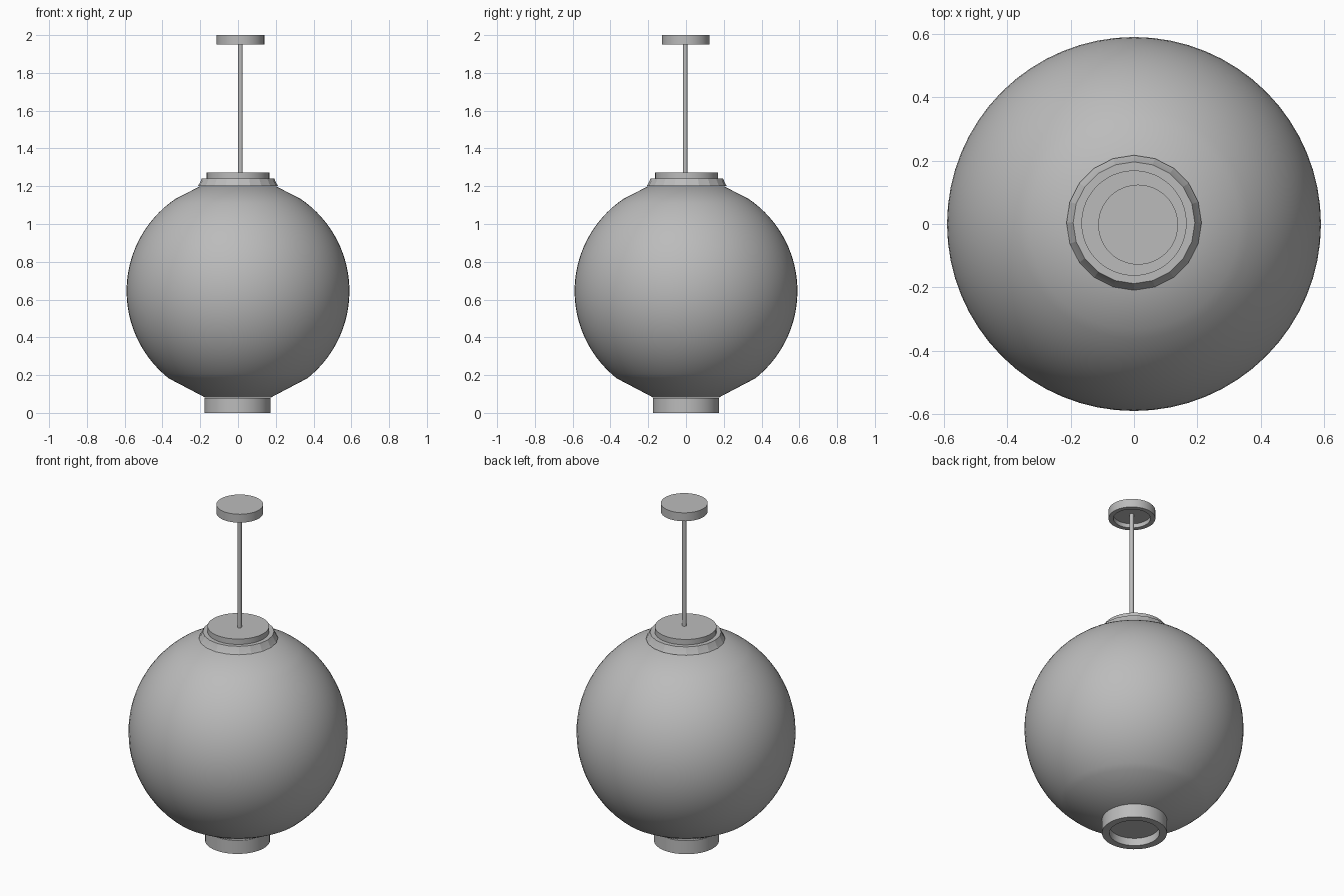
import bpy
import math

cube = bpy.data.objects.get("Cube")
if cube:
    bpy.data.objects.remove(cube)

grey = bpy.data.materials.new("plain grey")
grey.use_nodes = True
grey.diffuse_color = (0.5, 0.5, 0.5, 1)
grey.node_tree.nodes["Principled BSDF"].inputs["Base Color"].default_value = (0.5, 0.5, 0.5, 1)


def lathe(name, profile, sides, x=0.0, y=0.0, angle=30):
    """Spin a (radius, height) profile, listed bottom to top on the outside, about z."""
    verts, faces, rings = [], [], []
    for r, z in profile:
        start = len(verts)
        count = sides if r > 0 else 1
        for i in range(count):
            a = math.tau * i / sides
            verts.append((x + r * math.cos(a), y + r * math.sin(a), z))
        rings.append([start + i % count for i in range(sides)])
    for low, high in zip(rings, rings[1:]):
        for i in range(sides):
            j = (i + 1) % sides
            face = [low[i], low[j], high[j], high[i]]
            faces.append(list(dict.fromkeys(face)))
    mesh = bpy.data.meshes.new(name)
    mesh.from_pydata(verts, [], faces)
    mesh.materials.append(grey)
    obj = bpy.data.objects.new(name, mesh)
    bpy.context.collection.objects.link(obj)
    bpy.ops.object.select_all(action="DESELECT")
    obj.select_set(True)
    bpy.context.view_layer.objects.active = obj
    bpy.ops.object.shade_smooth_by_angle(angle=math.radians(angle))
    return obj


# Globe: a sphere cut flat where the fittings meet it
radius, centre = 0.59, 0.645
low, high = -73, 70
steps = 40
arc = [math.radians(low + (high - low) * i / steps) for i in range(steps + 1)]
globe = [(radius * math.cos(a), centre + radius * math.sin(a)) for a in arc]
# Flat chords next to both openings
globe = [globe[0]] + globe[6:-4] + [globe[-1]]
lathe("globe", [(0, globe[0][1])] + globe + [(0, globe[-1][1])], 64)

# Bottom ring with a recessed underside
lathe("bottom_ring", [(0, 0.045), (0.135, 0.045), (0.135, 0), (0.175, 0),
                      (0.175, 0.08), (0, 0.08)], 48, x=-0.003)

# Sloping collar and the cap on it
lathe("collar", [(0, 1.2), (0.213, 1.2), (0.205, 1.212), (0.192, 1.24), (0, 1.24)],
      20, y=0.004, angle=15)
lathe("cap", [(0, 1.235), (0.166, 1.235), (0.166, 1.272), (0, 1.272)], 48, y=0.003)

# Hanging rod
lathe("rod", [(0, 1.26), (0.012, 1.26), (0.012, 1.98), (0, 1.98)], 24, x=0.013, y=-0.004)

# Ceiling canopy, hollow underneath
lathe("canopy", [(0, 1.975), (0.1, 1.975), (0.1, 1.95), (0.126, 1.95),
                 (0.126, 2), (0, 2)], 48, x=0.013, y=-0.002)
